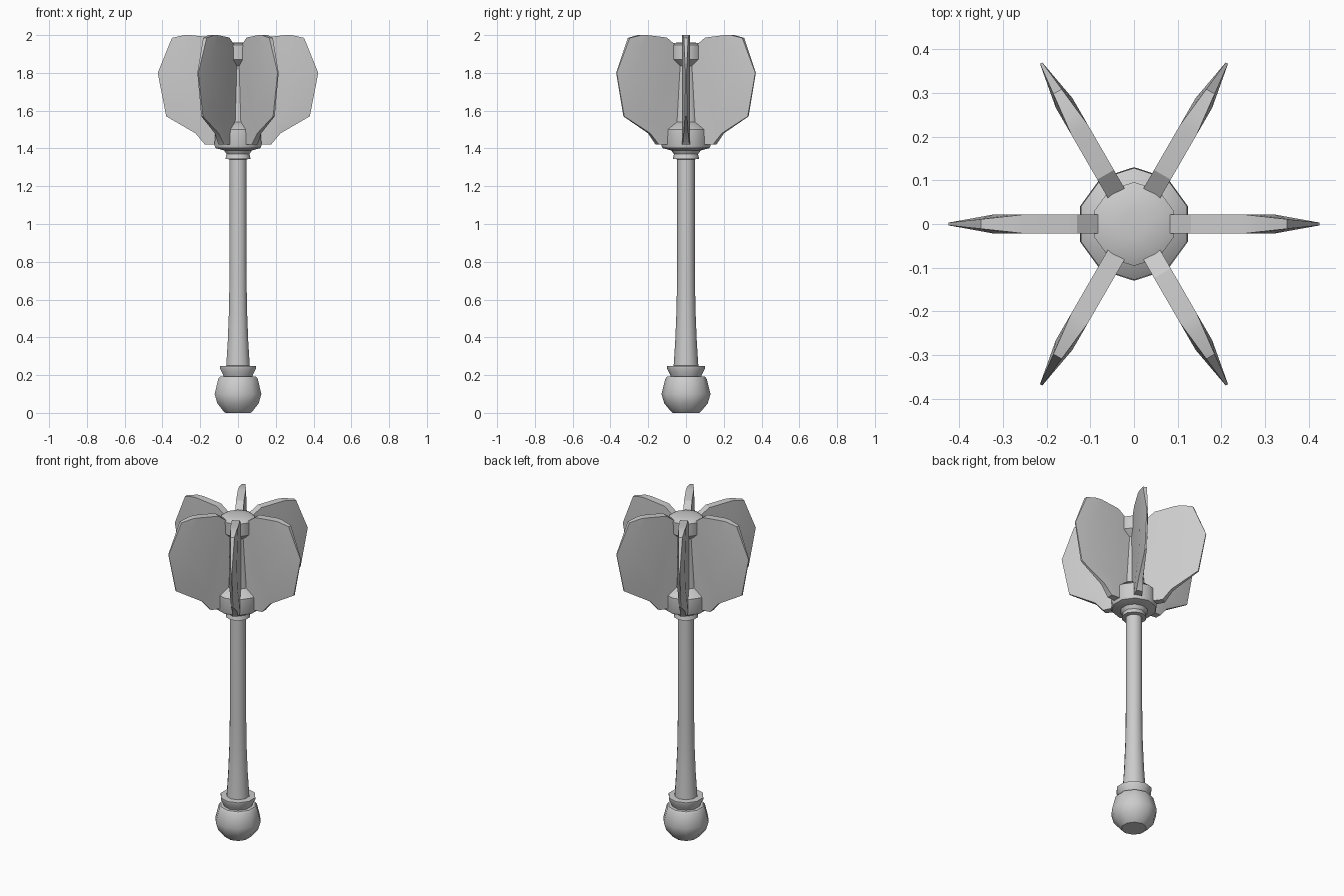
import bpy, bmesh
from math import pi, sin, cos, radians

if "Cube" in bpy.data.objects:
    bpy.data.objects.remove(bpy.data.objects["Cube"])

SIDES = 10


def finish(bm, name, angle=40):
    bmesh.ops.recalc_face_normals(bm, faces=bm.faces)
    mesh = bpy.data.meshes.new(name)
    bm.to_mesh(mesh)
    bm.free()
    ob = bpy.data.objects.new(name, mesh)
    bpy.context.collection.objects.link(ob)
    bpy.ops.object.select_all(action='DESELECT')
    ob.select_set(True)
    bpy.context.view_layer.objects.active = ob
    bpy.ops.object.shade_smooth_by_angle(angle=radians(angle))
    return ob


def lathe(name, profile):
    """Closed ten-sided turned part from (radius, z) pairs."""
    bm = bmesh.new()
    rings = [[bm.verts.new((r * cos(pi / 2 + 2 * pi * k / SIDES),
                            r * sin(pi / 2 + 2 * pi * k / SIDES), z))
              for k in range(SIDES)] for r, z in profile]
    for a, b in zip(rings, rings[1:]):
        for k in range(SIDES):
            j = (k + 1) % SIDES
            bm.faces.new((a[k], a[j], b[j], b[k]))
    bm.faces.new(rings[0])
    bm.faces.new(rings[-1])
    return finish(bm, name)


# Handle: pommel, guard ring, tapered grip and neck ring
lathe("pommel", [(.07, 0), (.08, .008), (.115, .05), (.13, .1), (.11, .18), (.10, .192)])
lathe("guard_ring", [(.078, .185), (.085, .205), (.10, .235), (.10, .247), (.06, .25)])
lathe("shaft", [(.066, .24), (.057, .38), (.05, .55), (.047, .75), (.047, 1.4)])
lathe("neck_ring", [(.045, 1.342), (.07, 1.345), (.064, 1.37), (.076, 1.387), (.08, 1.395)])

# Head core: hub, column and cap
lathe("head_hub", [(.08, 1.39), (.125, 1.402), (.13, 1.415), (.128, 1.5), (.075, 1.54)])
lathe("head_column", [(.075, 1.53), (.055, 1.86)])
lathe("head_cap", [(.055, 1.835), (.094, 1.87), (.096, 1.947), (.075, 1.957), (.03, 1.962)])

# Flange: full-thickness core plate with a thin bevelled rim, (radius, z[, half thickness])
T = .022
CORE = [(.03, 1.42), (.13, 1.42), (.20, 1.54), (.29, 1.64), (.32, 1.8),
        (.28, 1.93), (.25, 2.0), (.13, 1.987), (.08, 1.95), (.03, 1.95)]
RIM = [(.175, 1.42, .018), (.225, 1.48, .012), (.38, 1.57, .005),
       (.425, 1.8, .003), (.35, 1.985, .011), (.285, 2.0, .018)]


def flange(name, angle):
    bm = bmesh.new()
    outlines = []
    for side in (-1, 1):
        core = [bm.verts.new((r, side * T, z)) for r, z in CORE]
        rim = [bm.verts.new((r, side * t, z)) for r, z, t in RIM]
        bm.faces.new(core)
        for i in range(5):
            bm.faces.new((core[i + 1], core[i + 2], rim[i + 1], rim[i]))
        outlines.append(core[:2] + rim + core[6:])
    a, b = outlines
    for i in range(len(a)):
        j = (i + 1) % len(a)
        bm.faces.new((a[i], a[j], b[j], b[i]))
    finish(bm, name, 30).rotation_euler.z = angle


for k in range(6):
    flange(f"flange_{k + 1}", k * pi / 3)
